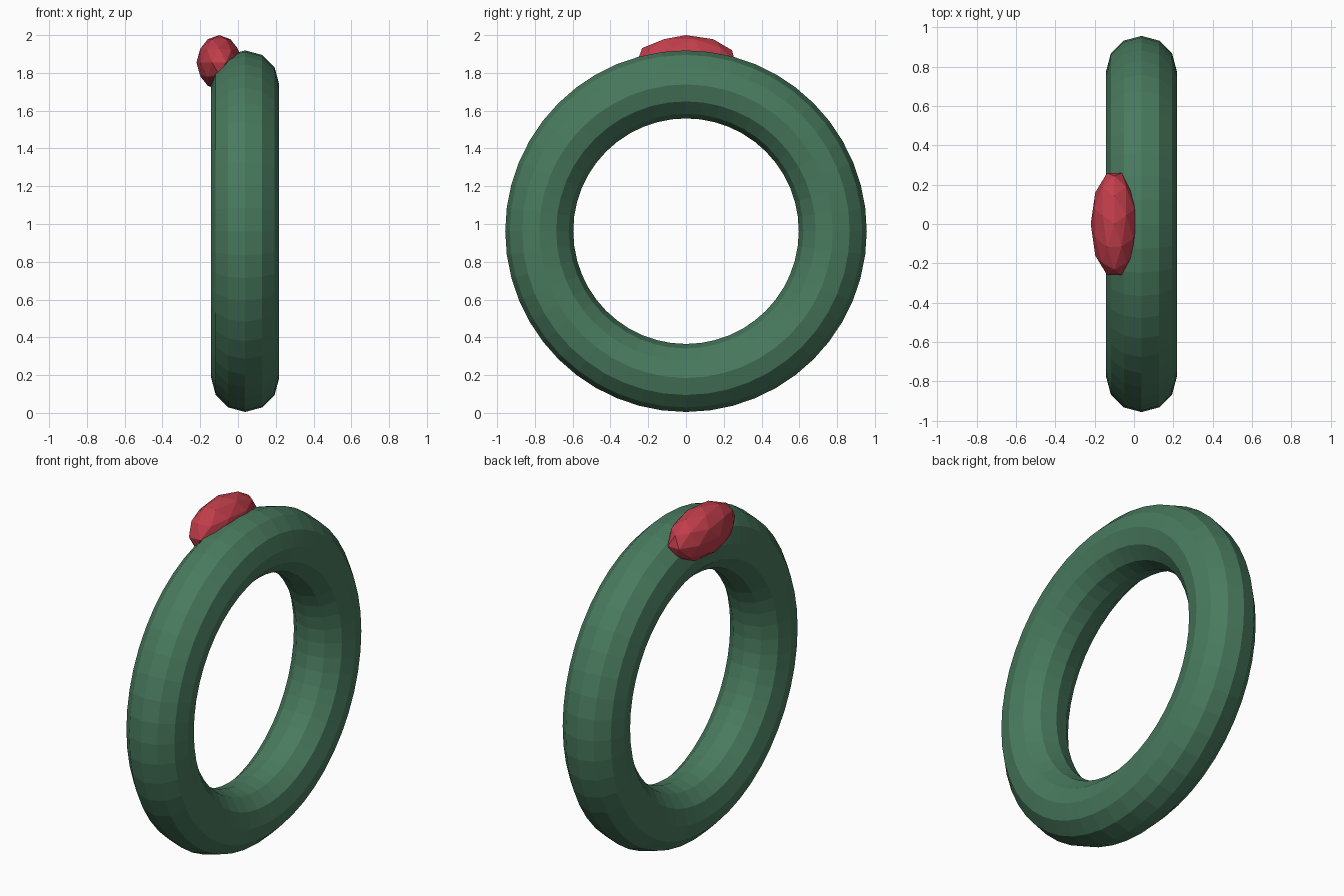
import bpy
import bmesh
from math import cos, sin, radians, tau
from mathutils import Matrix, Vector

cube = bpy.data.objects.get("Cube")
if cube:
    bpy.data.objects.remove(cube, do_unlink=True)


def material(name, rgb):
    mat = bpy.data.materials.new(name)
    mat.use_nodes = True
    color = (*rgb, 1)
    mat.diffuse_color = color
    mat.node_tree.nodes["Principled BSDF"].inputs["Base Color"].default_value = color
    return mat


def add_object(name, bm, mat):
    bmesh.ops.recalc_face_normals(bm, faces=bm.faces)
    mesh = bpy.data.meshes.new(name)
    bm.to_mesh(mesh)
    bm.free()
    mesh.materials.append(mat)
    obj = bpy.data.objects.new(name, mesh)
    bpy.context.collection.objects.link(obj)
    return obj


green = material("wreath green", (0.066, 0.195, 0.112))
red = material("ornament red", (0.54, 0.048, 0.07))

# Wreath ring: a twelve-sided tube swept around the x axis
MAJOR, MINOR, STEPS, SIDES = 0.777, 0.18, 48, 12
bm = bmesh.new()
section = []
for i in range(SIDES):
    a = tau * i / SIDES
    section.append(bm.verts.new((MINOR * sin(a), 0, MAJOR + MINOR * cos(a))))
edges = [bm.edges.new((section[i - 1], section[i])) for i in range(SIDES)]
bmesh.ops.spin(bm, geom=section + edges, cent=(0, 0, 0), axis=(1, 0, 0),
               angle=tau, steps=STEPS, use_merge=True)
bmesh.ops.remove_doubles(bm, verts=bm.verts, dist=0.001)
ring = add_object("wreath_ring", bm, green)
ring.location = Vector((0.038, 0, 0.962))

# Faceted ornament: a stretched ball set into the top of the ring
bm = bmesh.new()
bmesh.ops.create_icosphere(bm, subdivisions=2, radius=1,
                           matrix=Matrix.Rotation(radians(90), 4, "Z"))
bmesh.ops.scale(bm, vec=(0.12, 0.273, 0.145), verts=bm.verts)
ornament = add_object("ornament", bm, red)
ornament.location = Vector((-0.1, 0, 1.855))
